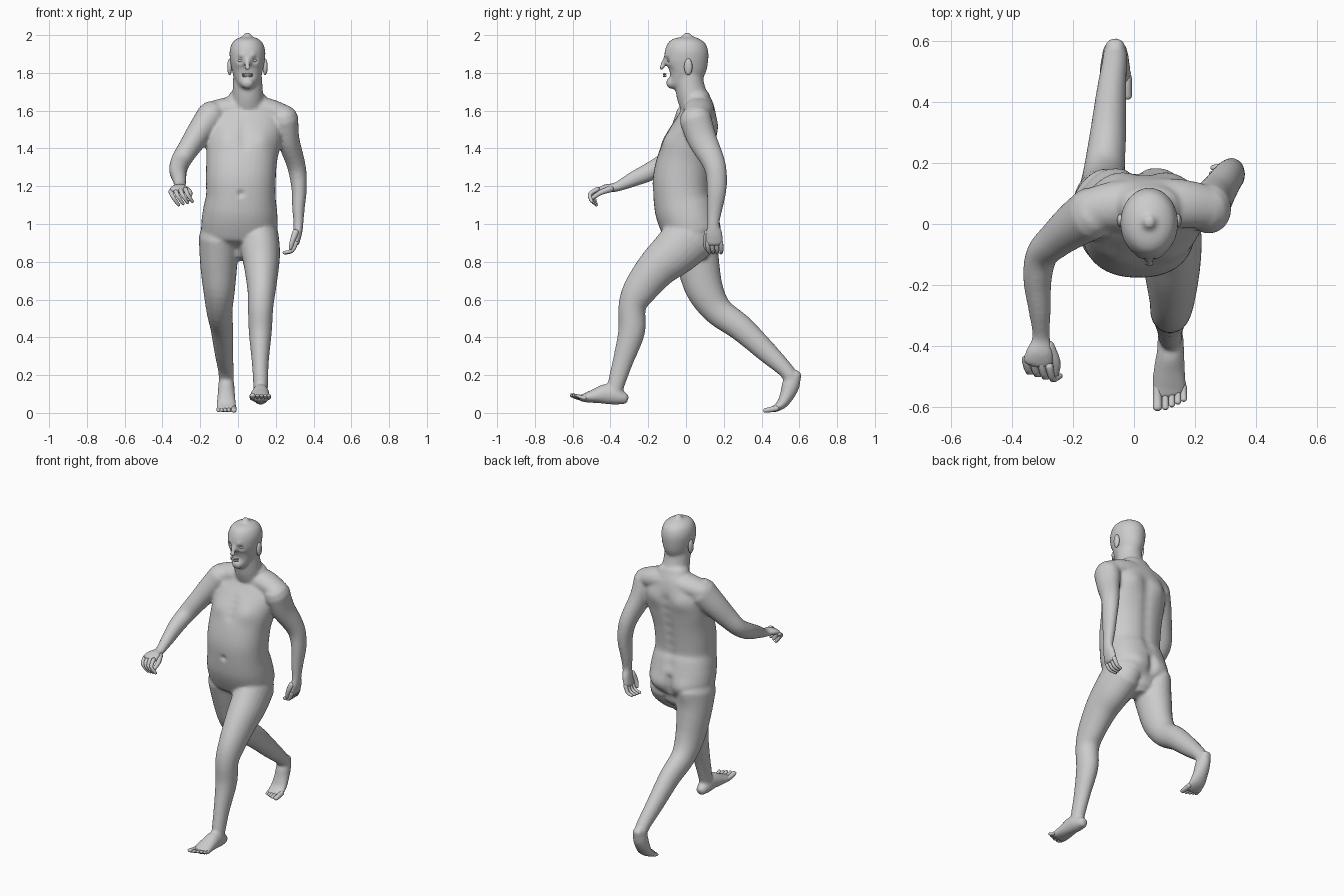
import bpy, bmesh, math
from mathutils import Vector, Matrix

X, Y = Vector((1, 0, 0)), Vector((0, 1, 0))


def catmull(p, sub):
    """Smoothly interpolate a list of equal-length tuples."""
    out = []
    for i in range(len(p) - 1):
        a, b, c, d = p[max(i - 1, 0)], p[i], p[i + 1], p[min(i + 2, len(p) - 1)]
        for s in range(sub):
            t = s / sub
            out.append([0.5 * (2 * q + (r - o) * t + (2 * o - 5 * q + 4 * r - w) * t * t
                               + (3 * q - o - 3 * r + w) * t ** 3)
                        for o, q, r, w in zip(a, b, c, d)])
    out.append(list(p[-1]))
    return out


def tube(bm, pts, n=24, sub=4, ref=X, e=1.0):
    """Loft rings (x, y, z, half width, half depth) along a path, domed ends."""
    s = catmull(pts, sub)
    rings = []
    for i, q in enumerate(s):
        t = (Vector(s[min(i + 1, len(s) - 1)][:3]) - Vector(s[max(i - 1, 0)][:3])).normalized()
        rings.append((Vector(q[:3]), t, q[3], q[4]))

    def dome(r, sign):
        c, t, a, b = r
        m = min(a, b)
        return [(c + t * sign * m * d, t, a * k, b * k) for d, k in ((0.5, 0.86), (0.85, 0.5))]
    rings = dome(rings[0], -1)[::-1] + rings + dome(rings[-1], 1)
    loops = []
    for c, t, a, b in rings:
        u = (ref - t * ref.dot(t)).normalized()
        v = t.cross(u)
        loop = []
        for k in range(n):
            w = 2 * math.pi * k / n
            cx, sx = math.cos(w), math.sin(w)
            loop.append(bm.verts.new(c + u * a * math.copysign(abs(cx) ** e, cx)
                                     + v * b * math.copysign(abs(sx) ** e, sx)))
        loops.append(loop)
    for l, m in zip(loops, loops[1:]):
        for k in range(n):
            bm.faces.new((l[k], l[(k + 1) % n], m[(k + 1) % n], m[k]))
    bm.faces.new(loops[0][::-1])
    bm.faces.new(loops[-1])


def ball(bm, c, r):
    bmesh.ops.create_uvsphere(bm, u_segments=16, v_segments=10, radius=1,
                              matrix=Matrix.Translation(c) @ Matrix.Diagonal((*r, 1)))


def finish(bm, name):
    bmesh.ops.recalc_face_normals(bm, faces=bm.faces)
    for f in bm.faces:
        f.smooth = True
    me = bpy.data.meshes.new(name)
    bm.to_mesh(me)
    bm.free()
    ob = bpy.data.objects.new(name, me)
    bpy.context.collection.objects.link(ob)
    return ob


def digits(name, paths, ref=X):
    bm = bmesh.new()
    for p in paths:
        tube(bm, p, 10, 3, ref)
    return finish(bm, name)


body = bmesh.new()
# torso
tube(body, [(.005, .05, .885, .10, .09), (.005, .04, .94, .19, .14), (.008, .02, 1.0, .202, .155),
            (.012, -.005, 1.08, .195, .16), (.015, -.02, 1.15, .184, .153),
            (.015, -.02, 1.24, .185, .155), (.02, 0, 1.35, .188, .147),
            (.03, .03, 1.45, .2, .132), (.04, .055, 1.53, .2, .113),
            (.045, .065, 1.6, .16, .09), (.05, .06, 1.65, .11, .075)], 36, e=.88)
# shoulder girdle
tube(body, [(-.15, .045, 1.585, .07, .06), (-.06, .06, 1.605, .08, .065), (.05, .065, 1.61, .085, .07),
            (.16, .065, 1.6, .08, .065), (.25, .055, 1.57, .07, .058)], ref=Y)
# neck
tube(body, [(.05, .065, 1.6, .095, .085), (.052, .035, 1.67, .083, .082),
            (.051, .02, 1.73, .079, .078), (.05, .012, 1.8, .075, .075)])
# head
tube(body, [(.05, -.078, 1.745, .035, .03), (.05, -.05, 1.758, .055, .064), (.05, -.02, 1.79, .074, .097),
            (.05, -.004, 1.83, .085, .113), (.05, .001, 1.875, .093, .117), (.05, .004, 1.92, .094, .114),
            (.05, .006, 1.96, .08, .097), (.05, .007, 1.982, .054, .064),
            (.05, .007, 1.992, .024, .026)], 32)
# nose
tube(body, [(.05, -.108, 1.878, .010, .012), (.05, -.122, 1.845, .013, .013),
            (.05, -.128, 1.827, .018, .013)], 12)
# front leg
tube(body, [(.108, .02, .93, .108, .14), (.12, -.06, .85, .103, .127), (.125, -.15, .77, .092, .108),
            (.125, -.245, .65, .075, .09), (.12, -.285, .56, .067, .073), (.118, -.288, .43, .061, .071),
            (.118, -.335, .27, .045, .054), (.12, -.37, .15, .039, .045), (.12, -.375, .11, .038, .04)])
# back leg
tube(body, [(-.1, .035, .93, .108, .13), (-.102, .065, .78, .098, .113), (-.1, .1, .65, .084, .099),
            (-.098, .17, .54, .069, .079), (-.086, .29, .45, .06, .07), (-.075, .43, .32, .049, .056),
            (-.065, .52, .235, .042, .043), (-.062, .555, .19, .04, .04)])
# front foot
tube(body, [(.12, -.335, .078, .034, .034), (.12, -.37, .088, .042, .046), (.12, -.42, .1, .045, .054),
            (.116, -.48, .09, .052, .039), (.116, -.535, .08, .056, .024), (.118, -.555, .08, .052, .017)])
# back foot
tube(body, [(-.062, .582, .198, .033, .03), (-.062, .558, .155, .042, .047), (-.062, .538, .1, .046, .04),
            (-.062, .508, .048, .052, .028), (-.062, .47, .022, .054, .018), (-.062, .455, .018, .05, .014)])
# raised arm and palm
tube(body, [(-.14, .035, 1.57, .08, .09), (-.2, -.005, 1.49, .069, .078), (-.255, -.05, 1.41, .058, .065),
            (-.302, -.1, 1.335, .053, .053), (-.317, -.18, 1.283, .047, .05), (-.31, -.28, 1.237, .037, .04),
            (-.305, -.37, 1.195, .029, .025), (-.31, -.42, 1.19, .046, .022), (-.315, -.455, 1.178, .052, .018)])
# lowered arm and palm
tube(body, [(.245, .05, 1.555, .075, .085), (.265, .085, 1.45, .06, .078), (.3, .14, 1.34, .051, .063),
            (.316, .16, 1.27, .047, .056), (.324, .162, 1.18, .04, .052), (.32, .152, 1.08, .033, .041),
            (.32, .145, 1.0, .026, .032), (.315, .148, .95, .024, .045), (.305, .15, .9, .02, .048)])
raw = finish(body, "raw_body")

# fuse the parts into one skin
mod = raw.modifiers.new("fuse", 'REMESH')
mod.mode, mod.voxel_size = 'VOXEL', .009
sm = raw.modifiers.new("soften", 'SMOOTH')
sm.factor, sm.iterations = .5, 5
skin = bmesh.new()
tmp = bpy.data.meshes.new_from_object(raw.evaluated_get(bpy.context.evaluated_depsgraph_get()))
skin.from_mesh(tmp)
bpy.data.objects.remove(raw)
bpy.data.meshes.remove(tmp)

# sculpted details: centre, radius, push along y
dents = [((.015, -.175, 1.16), .016, .012)]                   # navel
for s in (-1, 1):
    dents += [((.05 + s * .038, -.104, 1.866), .017, .014),   # eye sockets
              ((.05 + s * .035, -.11, 1.893), .016, -.006),   # brows
              ((.035 + s * .09, -.08, 1.44), .055, -.014),    # chest
              ((.03 + s * .1, .17, 1.52), .06, .012),         # shoulder blades
              ((.005 + s * .1, .16, .96), .07, .018)]         # buttocks
dents += [((.015 + .003 * k, .14 + .004 * k, 1.1 + .06 * k), .035, -.009) for k in range(8)]  # spine
dents += [((.005, .18, .93 + .03 * k), .025, -.014) for k in range(4)]
dents += [((.033, -.09 + -.012 * k, 1.53 - .04 * k), .025, .006) for k in range(4)]           # breastbone
for c, r, push in dents:
    c = Vector(c)
    for v in skin.verts:
        d = (v.co - c).length_squared / (r * r)
        if d < 6:
            v.co.y += push * math.exp(-d)
finish(skin, "body")

# face parts
ears, eyes = bmesh.new(), bmesh.new()
for s in (-1, 1):
    ball(ears, (.05 + s * .094, .012, 1.832), (.013, .022, .044))
    ball(eyes, (.05 + s * .037, -.086, 1.865), (.014, .012, .009))
finish(ears, "ears")
finish(eyes, "eyes")
digits("lips", [[(.024, -.106, z, .004, .003), (.05, -.116, z, .006, .006), (.076, -.106, z, .004, .003)]
                for z in (1.793, 1.783)], Y)

# fingers of the raised hand
digits("raised_hand_fingers",
       [[(-.356 + .026 * i, -.445 - .008 * i, 1.172 + .004 * i, .013, .013),
         (-.345 + .026 * i, -.485 - .008 * i, 1.145 + .004 * i, .011, .011),
         (-.315 + .024 * i, -.475 - .008 * i, 1.102 + .006 * i, .009, .009)] for i in range(4)]
       + [[(-.28, -.40, 1.185, .018, .018), (-.255, -.455, 1.165, .014, .014), (-.26, -.505, 1.13, .01, .01)]])

# fingers of the lowered hand
digits("lowered_hand_fingers",
       [[(.306, .115 + .023 * i, .9, .013, .013), (.288, .118 + .023 * i, .86, .011, .011),
         (.245 + .005 * i, .125 + .02 * i, .848, .009, .009)] for i in range(4)]
       + [[(.305, .115, .955, .018, .018), (.288, .103, .91, .014, .014), (.278, .105, .872, .01, .01)]], Y)

# toes, big toe first
front, back = [], []
for i in range(5):
    r = .015 if i == 0 else .0105
    fx, bx = (.077, .103, .124, .144, .163)[i], (-.022, -.048, -.068, -.086, -.103)[i]
    short = .009 * max(i - 1, 0)
    front.append([(fx, -.535, .08, r, r), (fx, -.57 + short / 2, .083, r, r), (fx, -.603 + short, .093, r, r * .8)])
    back.append([(bx, .48, .024, r, r), (bx, .45 + short / 2, .018, r, r), (bx, .42 + short, .013, r, r * .8)])
digits("front_foot_toes", front)
digits("back_foot_toes", back)
